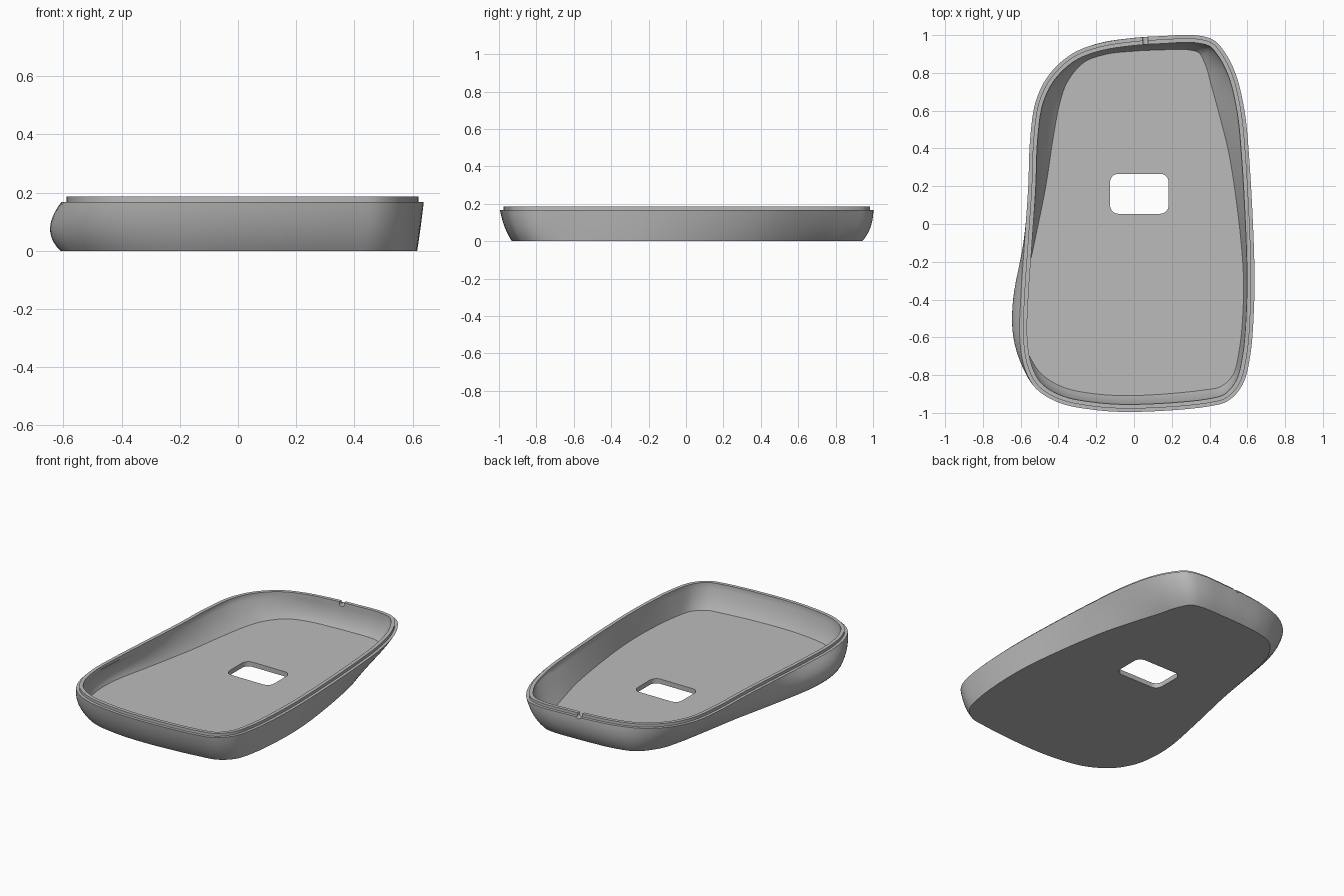
import bpy
import bmesh
import math
from mathutils import Vector

if "Cube" in bpy.data.objects:
    bpy.data.objects.remove(bpy.data.objects["Cube"], do_unlink=True)

RIM_Z, LIP_Z, FLOOR_Z, BELLY_Z = 0.168, 0.186, 0.03, 0.07
WALL, STEP = 0.04, 0.018

# Stations around the shell: rim x, rim y, base x, base y, sideways bulge
STATIONS = [
    (.15, .995, .12, .94, .03), (.32, 1, .28, .94, .03),
    (.42, .975, .35, .915, .03), (.48, .91, .39, .84, .02),
    (.54, .79, .42, .73, .01), (.585, .6, .47, .57, 0),
    (.61, .35, .535, .33, 0), (.637, -.2, .61, -.2, 0),
    (.635, -.45, .613, -.45, 0), (.615, -.7, .59, -.68, 0),
    (.575, -.85, .55, -.81, .01), (.5, -.935, .47, -.88, .015),
    (.4, -.965, .37, -.9, .015), (0, -.995, 0, -.93, .015),
    (-.22, -.983, -.22, -.92, .015), (-.4, -.945, -.39, -.88, .02),
    (-.52, -.87, -.51, -.8, .03), (-.58, -.76, -.575, -.7, .04),
    (-.605, -.6, -.605, -.58, .07), (-.6, -.4, -.605, -.4, .075),
    (-.58, -.1, -.55, -.1, .035), (-.56, .2, -.485, .2, .02),
    (-.55, .45, -.44, .45, .02), (-.52, .65, -.4, .65, .02),
    (-.45, .79, -.36, .77, .02), (-.33, .9, -.27, .88, .02),
    (-.19, .955, -.15, .92, .03), (0, .985, 0, .935, .03),
]


def closed_spline(points, steps):
    """Resample a closed loop of points with a smooth non-uniform spline."""
    vecs = [Vector(p) for p in points]
    count, result = len(vecs), []

    def gap(a, b):
        return max(math.sqrt((Vector(a[:2]) - Vector(b[:2])).length), 1e-4)

    for i in range(count):
        p0, p1, p2, p3 = (vecs[(i + k) % count] for k in (-1, 0, 1, 2))
        d0, d1, d2 = gap(p0, p1), gap(p1, p2), gap(p2, p3)
        m1 = (p1 - p0) / d0 - (p2 - p0) / (d0 + d1) + (p2 - p1) / d1
        m2 = (p2 - p1) / d1 - (p3 - p1) / (d1 + d2) + (p3 - p2) / d2
        for s in range(steps):
            t = s / steps
            result.append(p1 * (2 * t**3 - 3 * t**2 + 1)
                          + m1 * d1 * (t**3 - 2 * t**2 + t)
                          + p2 * (3 * t**2 - 2 * t**3)
                          + m2 * d1 * (t**3 - t**2))
    return result


def outward_normals(loop):
    """Sideways normals of a clockwise loop."""
    normals = []
    for i, p in enumerate(loop):
        d = loop[(i + 1) % len(loop)] - loop[i - 1]
        normals.append(Vector((-d.y, d.x)).normalized())
    return normals


samples = [(Vector(s[:2]), Vector(s[2:4]), s[4])
           for s in closed_spline([Vector(s) for s in STATIONS], 6)]
normals = outward_normals([s[0] for s in samples])


def wall_ring(t, inset=0.0, z=None):
    """Loop at curve position t between base and rim, moved inward by inset."""
    height = 2 * t * (1 - t) * BELLY_Z + t * t * RIM_Z
    ring = []
    for (rim, base, bulge), n in zip(samples, normals):
        control = (rim + base) / 2 + n * bulge
        p = base * (1 - t)**2 + control * 2 * t * (1 - t) + rim * t * t
        p = p - n * inset
        ring.append((p.x, p.y, height if z is None else z))
    return ring


def position_at(z):
    """Curve position whose height is z."""
    a = RIM_Z - 2 * BELLY_Z
    return (-BELLY_Z + math.sqrt(BELLY_Z**2 + a * z)) / a


def make_object(name, bm):
    bmesh.ops.recalc_face_normals(bm, faces=bm.faces)
    mesh = bpy.data.meshes.new(name)
    bm.to_mesh(mesh)
    bm.free()
    obj = bpy.data.objects.new(name, mesh)
    bpy.context.collection.objects.link(obj)
    return obj


def loft(name, rings):
    """Skin a stack of loops and cap both ends."""
    bm = bmesh.new()
    loops = [[bm.verts.new(p) for p in ring] for ring in rings]
    for low, high in zip(loops, loops[1:]):
        for i in range(len(low)):
            j = (i + 1) % len(low)
            bm.faces.new((low[i], low[j], high[j], high[i]))
    bm.faces.new(loops[0])
    bm.faces.new(loops[-1])
    return make_object(name, bm)


# Shell: outer wall, stepped lip, inner wall and floor
STEPS = 10
floor_t = position_at(FLOOR_Z)
rings = [wall_ring(i / STEPS) for i in range(STEPS + 1)]
rings += [wall_ring(1, STEP), wall_ring(1, STEP, LIP_Z), wall_ring(1, WALL, LIP_Z)]
rings += [wall_ring(1 + (floor_t - 1) * i / STEPS, WALL) for i in range(STEPS + 1)]
shell = loft("bottom_shell", rings)


# Rounded window through the floor
def rounded_rectangle(cx, cy, width, depth, radius, z, corner=8):
    points = []
    for q, (sx, sy) in enumerate(((1, 1), (-1, 1), (-1, -1), (1, -1))):
        for k in range(corner + 1):
            a = math.pi / 2 * (q + k / corner)
            points.append((cx + sx * (width / 2 - radius) + radius * math.cos(a),
                           cy + sy * (depth / 2 - radius) + radius * math.sin(a), z))
    return points


window = loft("window_cutter", [rounded_rectangle(.028, .16, .31, .212, .045, z)
                                for z in (-.1, .1)])

# Small round cable notch in the back rim
bpy.ops.mesh.primitive_cylinder_add(vertices=24, radius=.017, depth=.2,
                                    location=(.06, .97, .175),
                                    rotation=(math.pi / 2, 0, 0))
notch = bpy.context.object
notch.name = "notch_cutter"

for cutter in (window, notch):
    cutter.hide_render = True
    cut = shell.modifiers.new(cutter.name, 'BOOLEAN')
    cut.operation, cut.solver, cut.object = 'DIFFERENCE', 'EXACT', cutter

bpy.ops.object.select_all(action='DESELECT')
shell.select_set(True)
bpy.context.view_layer.objects.active = shell
for name in [m.name for m in shell.modifiers]:
    bpy.ops.object.modifier_apply(modifier=name)
for cutter in (window, notch):
    bpy.data.objects.remove(cutter, do_unlink=True)

# Plain grey plastic
plastic = bpy.data.materials.new("grey_plastic")
plastic.use_nodes = True
colour = (.5, .5, .5, 1)
plastic.diffuse_color = colour
plastic.node_tree.nodes["Principled BSDF"].inputs["Base Color"].default_value = colour
shell.data.materials.clear()
shell.data.materials.append(plastic)
bpy.ops.object.shade_smooth_by_angle(angle=math.radians(30))
